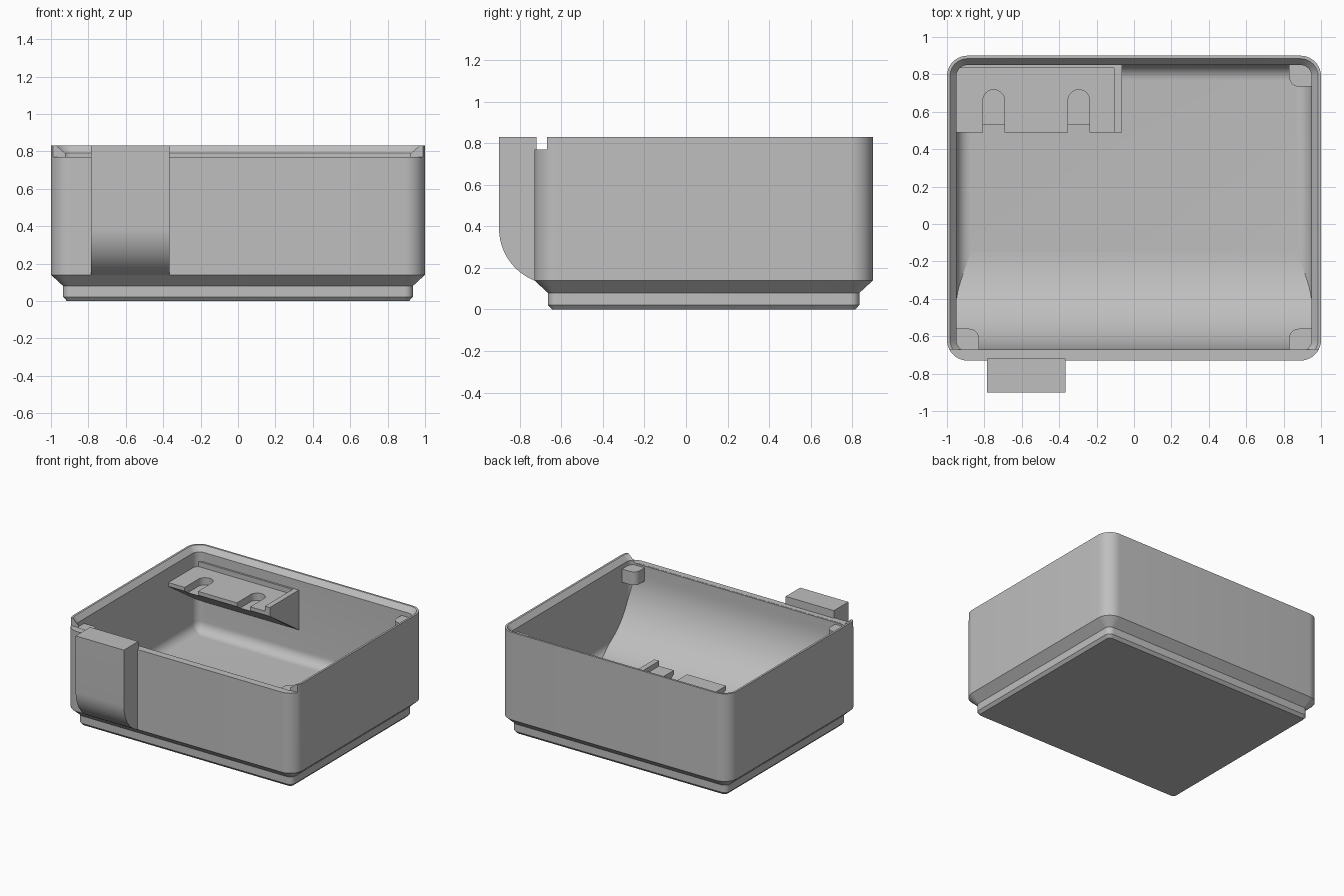
import bpy, bmesh, math
from mathutils import Vector

if "Cube" in bpy.data.objects:
    bpy.data.objects.remove(bpy.data.objects["Cube"])

grey = bpy.data.materials.new("plain grey")
grey.diffuse_color = (0.52, 0.52, 0.52, 1)
grey.use_nodes = True
grey.node_tree.nodes["Principled BSDF"].inputs["Base Color"].default_value = grey.diffuse_color

X, Y0, Y1, TOP = 1.0, -0.73, 0.90, 0.83   # outer extents
WALL, FLOOR, FRONT_TOP = 0.05, 0.165, 0.77


def finish(bm, name):
    bmesh.ops.recalc_face_normals(bm, faces=bm.faces[:])
    me = bpy.data.meshes.new(name)
    bm.to_mesh(me)
    bm.free()
    ob = bpy.data.objects.new(name, me)
    me.materials.append(grey)
    bpy.context.collection.objects.link(ob)
    return ob


def activate(ob):
    bpy.ops.object.select_all(action='DESELECT')
    ob.select_set(True)
    bpy.context.view_layer.objects.active = ob


def smooth(ob):
    activate(ob)
    bpy.ops.object.shade_smooth_by_angle(angle=math.radians(25))


def prism(name, pts, lo, hi, axis):
    """Extrude a profile: axis 'X' takes (y, z) points, axis 'Z' takes (x, y)."""
    bm = bmesh.new()
    place = (lambda p, t: (t, p[0], p[1])) if axis == 'X' else (lambda p, t: (p[0], p[1], t))
    a = [bm.verts.new(place(p, lo)) for p in pts]
    b = [bm.verts.new(place(p, hi)) for p in pts]
    bm.faces.new(a)
    bm.faces.new(b)
    for i in range(len(pts)):
        j = (i + 1) % len(pts)
        bm.faces.new((a[i], a[j], b[j], b[i]))
    return finish(bm, name)


def cut(ob, cutter):
    cutter.hide_render = True
    mod = ob.modifiers.new("cut", 'BOOLEAN')
    mod.operation, mod.solver, mod.object = 'DIFFERENCE', 'EXACT', cutter
    activate(ob)
    bpy.ops.object.modifier_apply(modifier=mod.name)
    bpy.data.objects.remove(cutter)


def arc(cx, cy, r, a0, a1, n):
    return [(cx + r * math.cos(math.radians(a0 + (a1 - a0) * i / n)),
             cy + r * math.sin(math.radians(a0 + (a1 - a0) * i / n))) for i in range(n + 1)]


def outline(inset):
    """Rounded rectangle, inset from the outer wall."""
    r = max(0.11 - inset, 0.012)
    x, y0, y1 = X - inset - r, Y0 + inset + r, Y1 - inset - r
    pts = []
    for cx, cy, a in ((x, y1, 0), (-x, y1, 90), (-x, y0, 180), (x, y0, 270)):
        pts += arc(cx, cy, r, a, a + 90, 10)
    return pts


# Bin body: stepped foot, outer wall, chamfered rim, inner wall, floor fillet
R = 0.08
levels = [(0.085, 0), (0.065, 0.022), (0.065, 0.08), (0, 0.14), (0, TOP),
          (0.016, TOP), (WALL, 0.79)]
levels += [(WALL + R - R * math.cos(t), FLOOR + R - R * math.sin(t))
           for t in (math.pi / 2 * i / 8 for i in range(9))]
bm = bmesh.new()
rings = [[bm.verts.new((x, y, z)) for x, y in outline(d)] for d, z in levels]
for lo, hi in zip(rings, rings[1:]):
    for i in range(len(lo)):
        j = (i + 1) % len(lo)
        bm.faces.new((lo[i], lo[j], hi[j], hi[i]))
bm.faces.new(rings[0])
bm.faces.new(rings[-1])
body = finish(bm, "bin_body")

# Lowered front rim
cut(body, prism("front_rim_cutter", [(-0.8, FRONT_TOP), (-0.67, FRONT_TOP), (-0.67, 1), (-0.8, 1)],
                -1.2, 1.2, 'X'))
smooth(body)

# Curved scoop inside the front wall
S = 0.52
scoop = [(-0.70, FRONT_TOP - 0.001), (-0.67, FRONT_TOP - 0.001)]
scoop += arc(-0.67 + S, FLOOR + S, S, 180, 270, 24)
scoop += [(-0.67 + S, FLOOR - 0.02), (-0.70, FLOOR - 0.02)]
smooth(prism("front_scoop", scoop, -0.955, 0.955, 'X'))

# Pull tab on the front with a rounded underside
tab = [(-0.72, TOP), (-0.90, TOP)] + arc(-0.63, 0.39, 0.27, 180, 248, 16) + [(-0.72, 0.14)]
smooth(prism("front_tab", tab, -0.785, -0.365, 'X'))

# Label shelf: sloped wedge with two round-ended slots
SHELF, LIP = 0.675, 0.715
shelf = prism("label_shelf", [(0.49, SHELF), (0.49, 0.645), (0.86, 0.395), (0.86, SHELF)],
              -0.96, -0.10, 'X')
for cx in (-0.75, -0.295):
    slot = arc(cx, 0.66, 0.058, 0, 180, 20) + [(cx - 0.058, 0.4), (cx + 0.058, 0.4)]
    cut(shelf, prism("slot_cutter", slot, 0.618, 0.9, 'Z'))
smooth(shelf)

# Raised end and back strip around the shelf
prism("shelf_end", [(0.489, LIP), (0.489, 0.645), (0.86, 0.394), (0.86, LIP)], -0.108, -0.065, 'X')
prism("shelf_back_strip", [(0.835, LIP), (0.835, 0.6), (0.86, 0.6), (0.86, LIP)], -0.96, -0.10, 'X')

# Corner pads under the rim
for name, sx, sy in (("back_right", 1, 1), ("front_right", 1, -1), ("front_left", -1, -1)):
    edge_y = 0.86 if sy > 0 else -0.69
    in_y = 0.735 if sy > 0 else -0.56
    r = 0.05
    pad = [(0.96 - 0.03, edge_y), (0.96, edge_y - sy * 0.03), (0.96, in_y)]
    pad += [(0.83 + r - r * math.sin(t), in_y + sy * (r - r * math.cos(t)))
            for t in (math.pi / 2 * i / 8 for i in range(9))]
    pad += [(0.83, edge_y)]
    smooth(prism(name + "_pad", [(sx * x, y) for x, y in pad], 0.65, 0.755, 'Z'))
